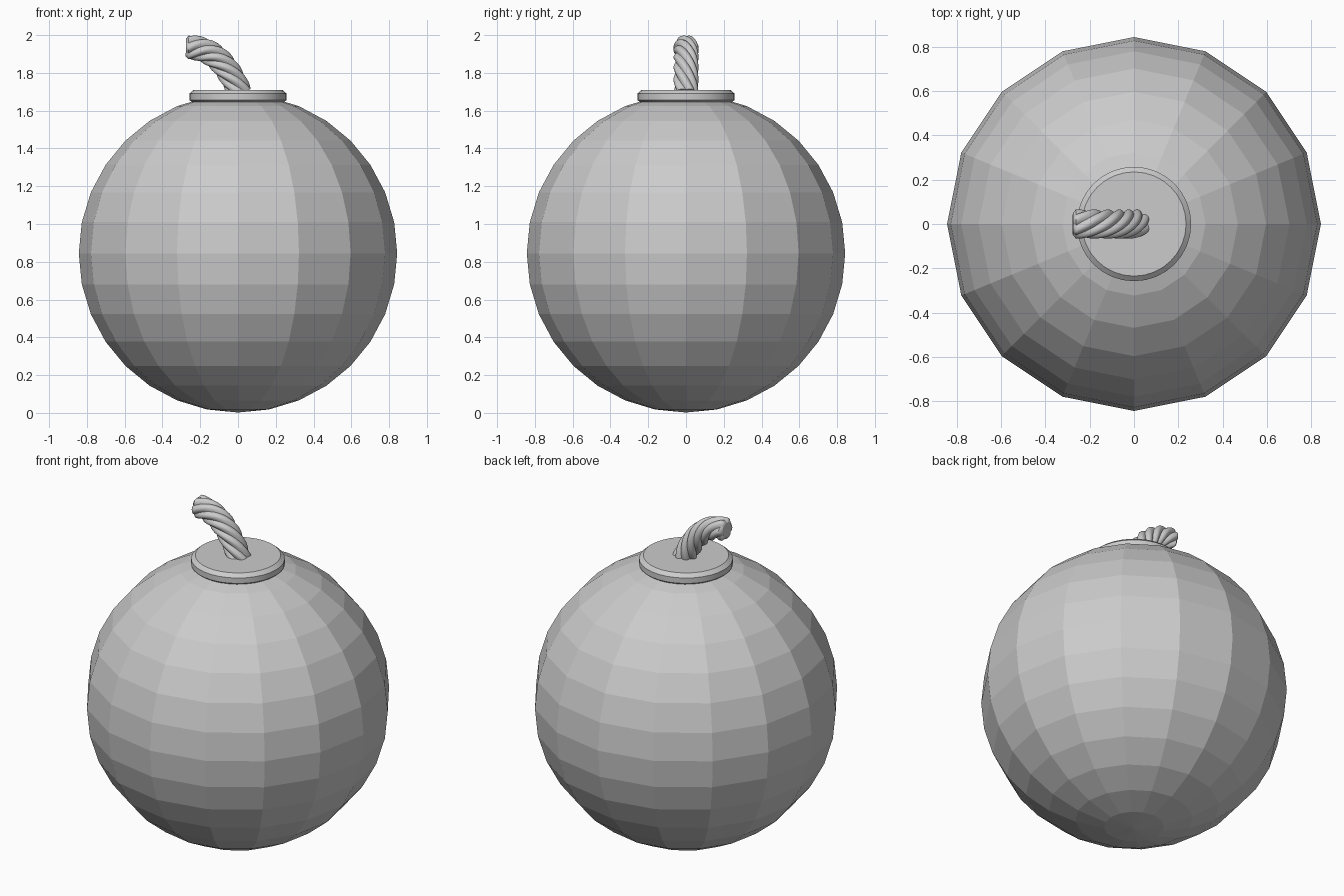
import bpy, bmesh, math
from mathutils import Vector
from mathutils.geometry import interpolate_bezier

if "Cube" in bpy.data.objects:
    bpy.data.objects.remove(bpy.data.objects["Cube"])

# Low-poly round body: 16 flat-shaded segments, 16 rings
bpy.ops.mesh.primitive_uv_sphere_add(segments=16, ring_count=16, radius=0.843,
                                     location=(0, 0, 0.845))
bpy.context.object.name = "body"


def mesh_object(name, bm):
    bmesh.ops.recalc_face_normals(bm, faces=bm.faces)
    mesh = bpy.data.meshes.new(name)
    bm.to_mesh(mesh)
    bm.free()
    obj = bpy.data.objects.new(name, mesh)
    bpy.context.collection.objects.link(obj)
    return obj


def loft(name, rings, angle):
    """Skin a list of closed point rings, cap the ends and smooth by angle."""
    bm = bmesh.new()
    rows = [[bm.verts.new(p) for p in ring] for ring in rings]
    n = len(rows[0])
    for a, b in zip(rows, rows[1:]):
        for i in range(n):
            j = (i + 1) % n
            bm.faces.new((a[i], a[j], b[j], b[i]))
    bm.faces.new(rows[0][::-1])
    bm.faces.new(rows[-1])
    obj = mesh_object(name, bm)
    bpy.ops.object.select_all(action='DESELECT')
    obj.select_set(True)
    bpy.context.view_layer.objects.active = obj
    bpy.ops.object.shade_smooth_by_angle(angle=math.radians(angle))
    return obj


# Neck collar with bevelled rims
profile = [(0.235, 1.60), (0.24, 1.642), (0.258, 1.657), (0.258, 1.69), (0.235, 1.71)]
loft("neck_collar",
     [[(r * math.cos(2 * math.pi * i / 32), r * math.sin(2 * math.pi * i / 32), z)
       for i in range(32)] for r, z in profile], 30)

# Twisted rope fuse: lobed section swept along a bent path
STRANDS, SIDES, STEPS, TURNS = 6, 48, 40, 0.85
path = interpolate_bezier(Vector((0.012, 0, 1.69)), Vector((-0.045, 0, 1.82)),
                          Vector((-0.12, 0, 1.935)), Vector((-0.262, 0, 1.935)), STEPS)
rings = []
for k, p in enumerate(path):
    tangent = (path[min(k + 1, STEPS - 1)] - path[max(k - 1, 0)]).normalized()
    binormal = Vector((0, 1, 0))
    normal = binormal.cross(tangent)
    twist = -2 * math.pi * TURNS * k / (STEPS - 1)
    ring = []
    for i in range(SIDES):
        a = 2 * math.pi * i / SIDES
        r = 0.053 + 0.013 * abs(math.sin(STRANDS * a / 2))
        ring.append(p + r * (math.cos(a + twist) * normal + math.sin(a + twist) * binormal))
    rings.append(ring)
# rounded tip
tip = path[-1]
rings.append([tip + (q - tip) * 0.75 + Vector((-0.014, 0, 0)) for q in rings[-1]])
loft("fuse", rings, 50)
